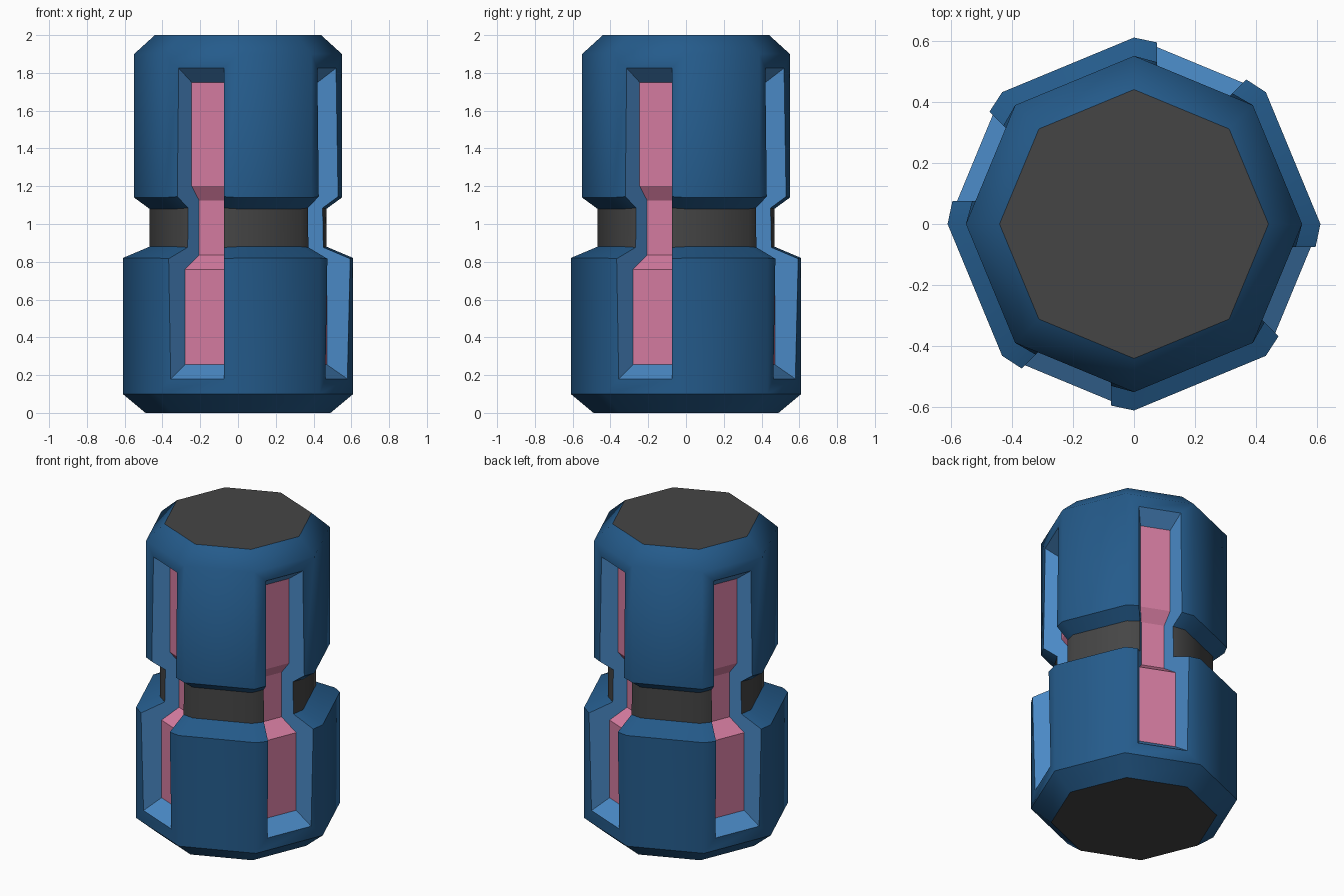
import bpy, bmesh, math

if "Cube" in bpy.data.objects:
    bpy.data.objects.remove(bpy.data.objects["Cube"])

# Flat colours
def material(name, rgb):
    m = bpy.data.materials.new(name)
    m.diffuse_color = (*rgb, 1)
    m.use_nodes = True
    m.node_tree.nodes["Principled BSDF"].inputs["Base Color"].default_value = m.diffuse_color
    return m

dark_blue = material("dark blue", (0.018, 0.105, 0.26))
light_blue = material("light blue", (0.068, 0.25, 0.56))
pink = material("pink", (0.66, 0.2, 0.35))
grey = material("dark grey", (0.06, 0.06, 0.06))

HALF = math.radians(22.5)
MARGIN = 0.075 / math.cos(HALF)      # lip left beside each groove

# Octagon profile: (corner radius, height)
PROFILE = [(0.49, 0), (0.61, 0.1), (0.61, 0.82), (0.468, 0.88),
           (0.468, 1.08), (0.55, 1.14), (0.55, 1.9), (0.44, 2)]
# Groove rim and floor: (distance from axis, height)
C = math.cos(HALF)
RIM = [(0.61 * C, 0.18), (0.61 * C + 0.014, 0.816), (0.468 * C + 0.014, 0.876),
       (0.468 * C + 0.010, 1.085), (0.55 * C + 0.010, 1.145), (0.55 * C, 1.825)]
FLOOR = [(0.464, 0.255), (0.464, 0.76), (0.367, 0.835),
         (0.367, 1.125), (0.418, 1.2), (0.418, 1.75)]


def point(angle, dist, side, z):
    c, s = math.cos(angle), math.sin(angle)
    return (dist * c - side * s, dist * s + side * c, z)


def pairs(angle, rows):
    """Right and left edge points of a groove outline, row by row."""
    out = []
    for a, z in rows:
        w = a * math.tan(HALF) - MARGIN
        out.append((point(angle, a, -w, z), point(angle, a, w, z)))
    return out


def build(name, faces, mats, smooth=False):
    """faces: list of (points, material index)."""
    bm = bmesh.new()
    for pts, mi in faces:
        bm.faces.new([bm.verts.new(p) for p in pts]).material_index = mi
    bmesh.ops.remove_doubles(bm, verts=bm.verts, dist=1e-5)
    bm.normal_update()
    if smooth:
        for f in bm.faces:
            f.smooth = abs(f.normal.z) < 0.99
        for e in bm.edges:
            e.smooth = e.is_manifold and e.calc_face_angle() < math.radians(46)
    me = bpy.data.meshes.new(name)
    bm.to_mesh(me)
    bm.free()
    for m in mats:
        me.materials.append(m)
    ob = bpy.data.objects.new(name, me)
    bpy.context.collection.objects.link(ob)


shell, walls, floors = [], [], []
for k in range(8):
    ang = HALF + k * math.pi / 4
    corner = [(point(ang, r * C, -r * math.sin(HALF), z),
               point(ang, r * C, r * math.sin(HALF), z)) for r, z in PROFILE]
    grooved = k % 2 == 1
    # Outer panels; the neck is grey
    for i in range(7):
        if grooved and 0 < i < 6:
            continue
        (a, b), (d, c) = corner[i], corner[i + 1]
        shell.append(((a, b, c, d), 1 if i == 3 else 0))
    if not grooved:
        continue
    rim, floor = pairs(ang, RIM), pairs(ang, FLOOR)
    cr = corner[1:7]
    # Lips around the groove
    shell.append(((cr[0][0], cr[0][1], rim[0][1], rim[0][0]), 0))
    shell.append(((rim[5][0], rim[5][1], cr[5][1], cr[5][0]), 0))
    for i in range(5):
        mi = 1 if i == 2 else 0
        shell.append(((cr[i][0], rim[i][0], rim[i + 1][0], cr[i + 1][0]), mi))
        shell.append(((rim[i][1], cr[i][1], cr[i + 1][1], rim[i + 1][1]), mi))
        # Groove sides and floor
        walls.append(((rim[i][0], floor[i][0], floor[i + 1][0], rim[i + 1][0]), 0))
        walls.append(((floor[i][1], rim[i][1], rim[i + 1][1], floor[i + 1][1]), 0))
        floors.append(((floor[i][0], floor[i][1], floor[i + 1][1], floor[i + 1][0]), 0))
    # Groove ends
    walls.append(((rim[0][0], rim[0][1], floor[0][1], floor[0][0]), 0))
    walls.append(((floor[5][0], floor[5][1], rim[5][1], rim[5][0]), 0))

# Grey end caps
for r, z, step in ((0.49, 0, -1), (0.44, 2, 1)):
    shell.append(([point(step * j * math.pi / 4, r, 0, z) for j in range(8)], 1))

build("body_shell", shell, [dark_blue, grey], smooth=True)
build("groove_walls", walls, [light_blue])
build("groove_floors", floors, [pink])
